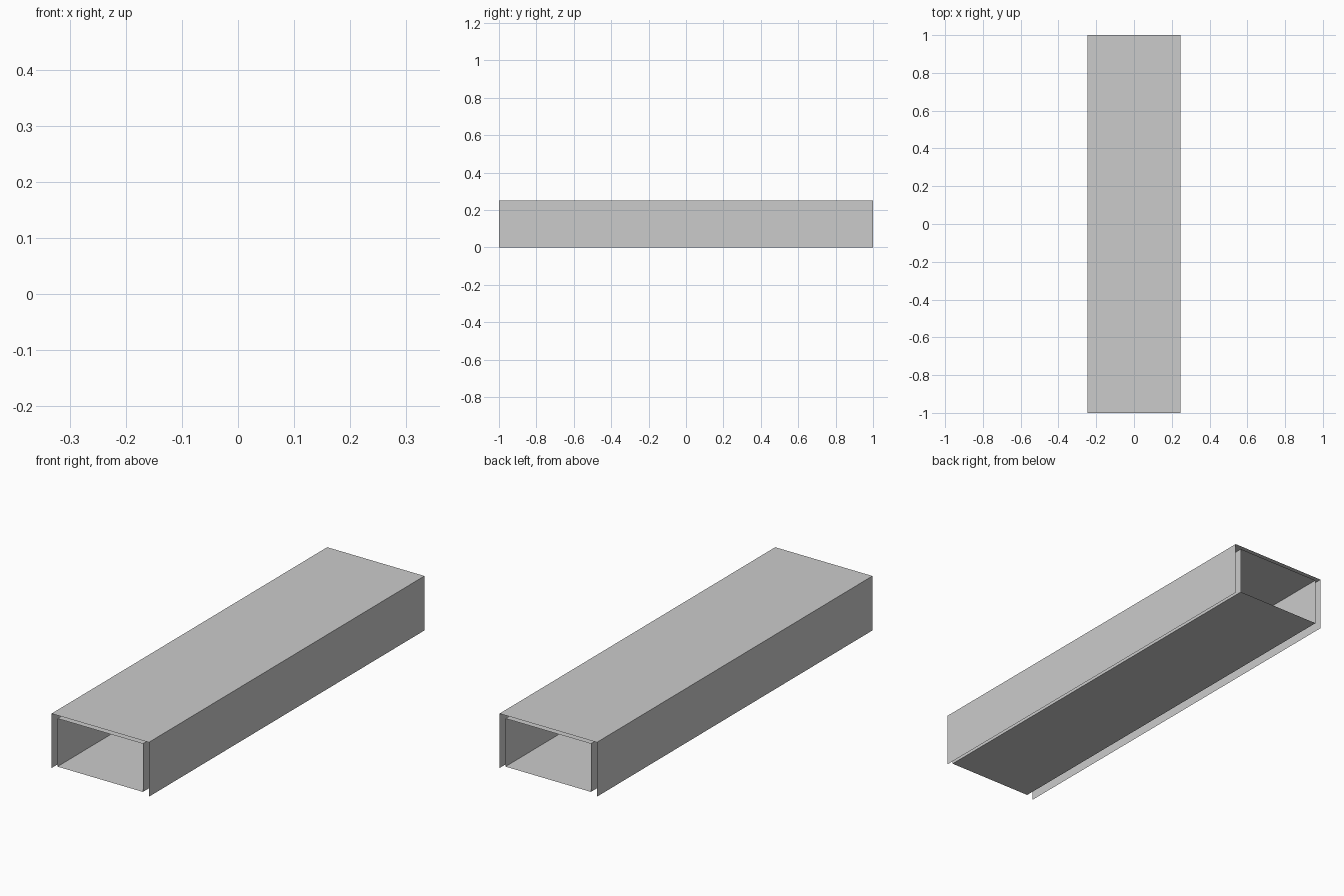
import bpy, bmesh

if "Cube" in bpy.data.objects:
    bpy.data.objects.remove(bpy.data.objects["Cube"])


def extrude_profile(name, points, closed, y0=-1.0, y1=1.0):
    """Sweep an x-z profile along y as a thin open-ended sheet."""
    bm = bmesh.new()
    front = [bm.verts.new((x, y0, z)) for x, z in points]
    back = [bm.verts.new((x, y1, z)) for x, z in points]
    n = len(points)
    for i in range(n if closed else n - 1):
        j = (i + 1) % n
        bm.faces.new((front[i], front[j], back[j], back[i]))
    mesh = bpy.data.meshes.new(name)
    bm.to_mesh(mesh)
    bm.free()
    obj = bpy.data.objects.new(name, mesh)
    bpy.context.collection.objects.link(obj)
    return obj


W, H = 0.247, 0.25       # outer half width and height
GX, GZ = 0.030, 0.0145   # gap between outer cover and inner duct

# Outer cover: two sides and a top, open underneath and at both ends
extrude_profile("outer_cover", [(W, 0), (W, H), (-W, H), (-W, 0)], closed=False)

# Inner duct: four-sided tube, open at both ends
w, lo, hi = W - GX, GZ, H - GZ
extrude_profile("inner_duct", [(w, lo), (w, hi), (-w, hi), (-w, lo)], closed=True)
